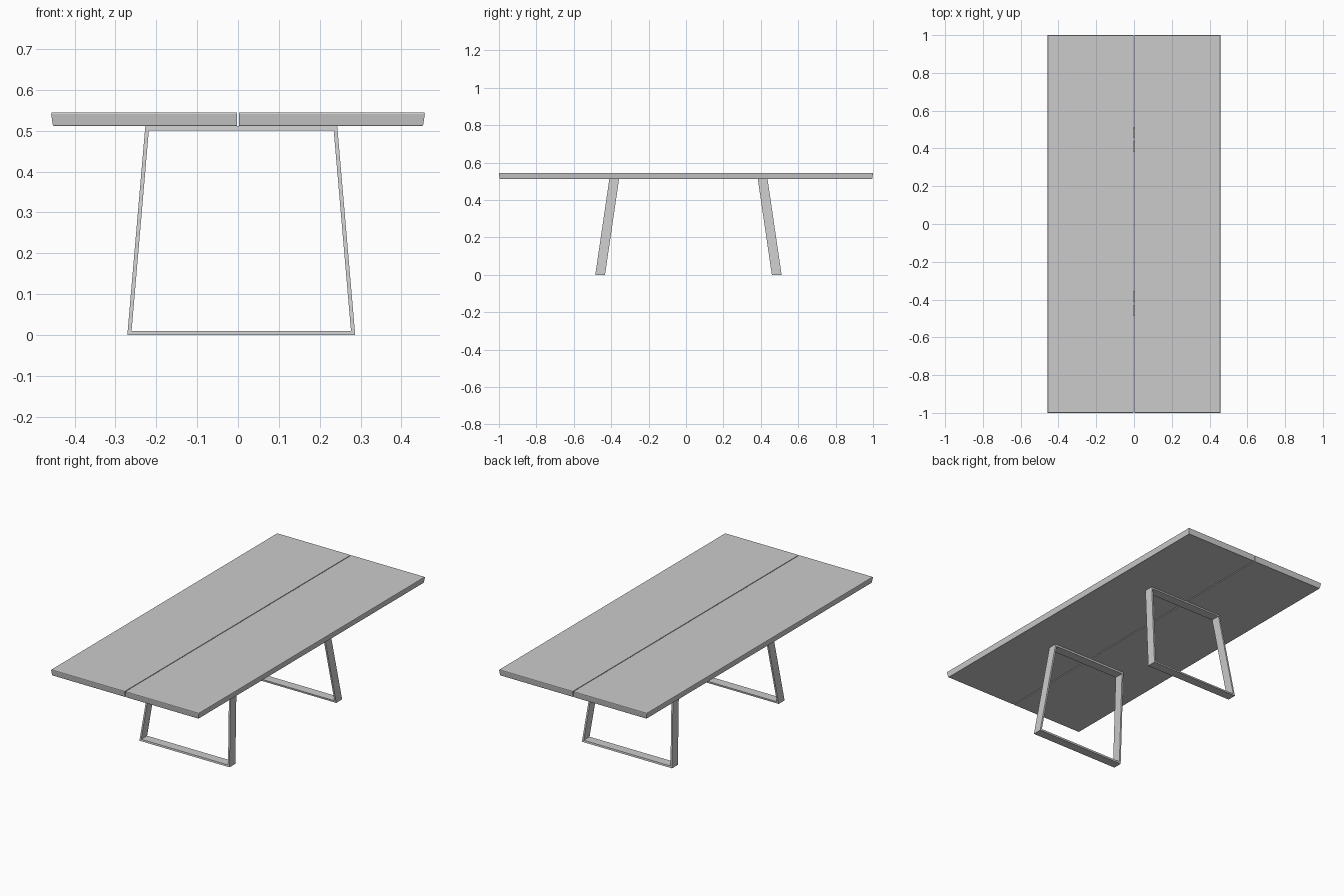
import bpy

if "Cube" in bpy.data.objects:
    bpy.data.objects.remove(bpy.data.objects["Cube"])


def make_object(name, verts, faces):
    mesh = bpy.data.meshes.new(name)
    mesh.from_pydata(verts, [], faces)
    mesh.update()
    obj = bpy.data.objects.new(name, mesh)
    bpy.context.collection.objects.link(obj)
    return obj


def board(name, side):
    """Tabletop half: stacked rectangular rings, edges tapering inward underneath."""
    rings = [(0.511, 0.006), (0.514, 0.004), (0.541, 0.0), (0.544, 0.001)]
    verts, faces = [], []
    for z, inset in rings:
        xo, xi, y = 0.4575 - inset, 0.002 + inset * 0.1, 1.0 - inset
        ring = [(xi, -y, z), (xo, -y, z), (xo, y, z), (xi, y, z)]
        if side < 0:
            ring = [(-x, y, z) for x, y, z in reversed(ring)]
        verts += ring
    for r in range(len(rings) - 1):
        for i in range(4):
            j = (i + 1) % 4
            faces.append((r * 4 + i, r * 4 + j, r * 4 + 4 + j, r * 4 + 4 + i))
    top = (len(rings) - 1) * 4
    faces += [(3, 2, 1, 0), (top, top + 1, top + 2, top + 3)]
    return make_object(name, verts, faces)


def leg_frame(name, side):
    """Trapezoid loop of flat bar, leaning outward in y toward the floor."""
    height, bar, wall, depth, cx, cy = 0.511, 0.010, 0.0095, 0.052, 0.008, 0.013

    def loop(z0, z1, inset):
        def half(z):
            return 0.279 + (0.235 - 0.279) * z / height - inset
        return [(-half(z0), z0), (half(z0), z0), (half(z1), z1), (-half(z1), z1)]

    def lean(x, z, d):
        y = 0.498 - 0.075 * z / height - d
        return (cx + x, cy + side * y, z)

    outer, inner = loop(0, height, 0), loop(bar, height - bar, wall)
    # four rings around the bar: outer rim outside/inside, inner rim inside/outside
    rings = [(outer, 0), (outer, depth), (inner, depth), (inner, 0)]
    verts = [lean(x, z, d) for pts, d in rings for x, z in pts]
    faces = []
    for r in range(4):
        for i in range(4):
            a, b, j = r * 4, (r + 1) % 4 * 4, (i + 1) % 4
            f = (a + i, b + i, b + j, a + j)
            faces.append(f if side > 0 else f[::-1])
    # face winding is set so all normals point outward
    obj = make_object(name, verts, faces)
    import bmesh
    bm = bmesh.new()
    bm.from_mesh(obj.data)
    bmesh.ops.recalc_face_normals(bm, faces=bm.faces)
    bm.to_mesh(obj.data)
    bm.free()
    return obj


# Two tabletop boards with a narrow seam between them
board("tabletop_board_left", -1)
board("tabletop_board_right", 1)

# Pair of mirrored leg frames
leg_frame("front_leg_frame", -1)
leg_frame("back_leg_frame", 1)
